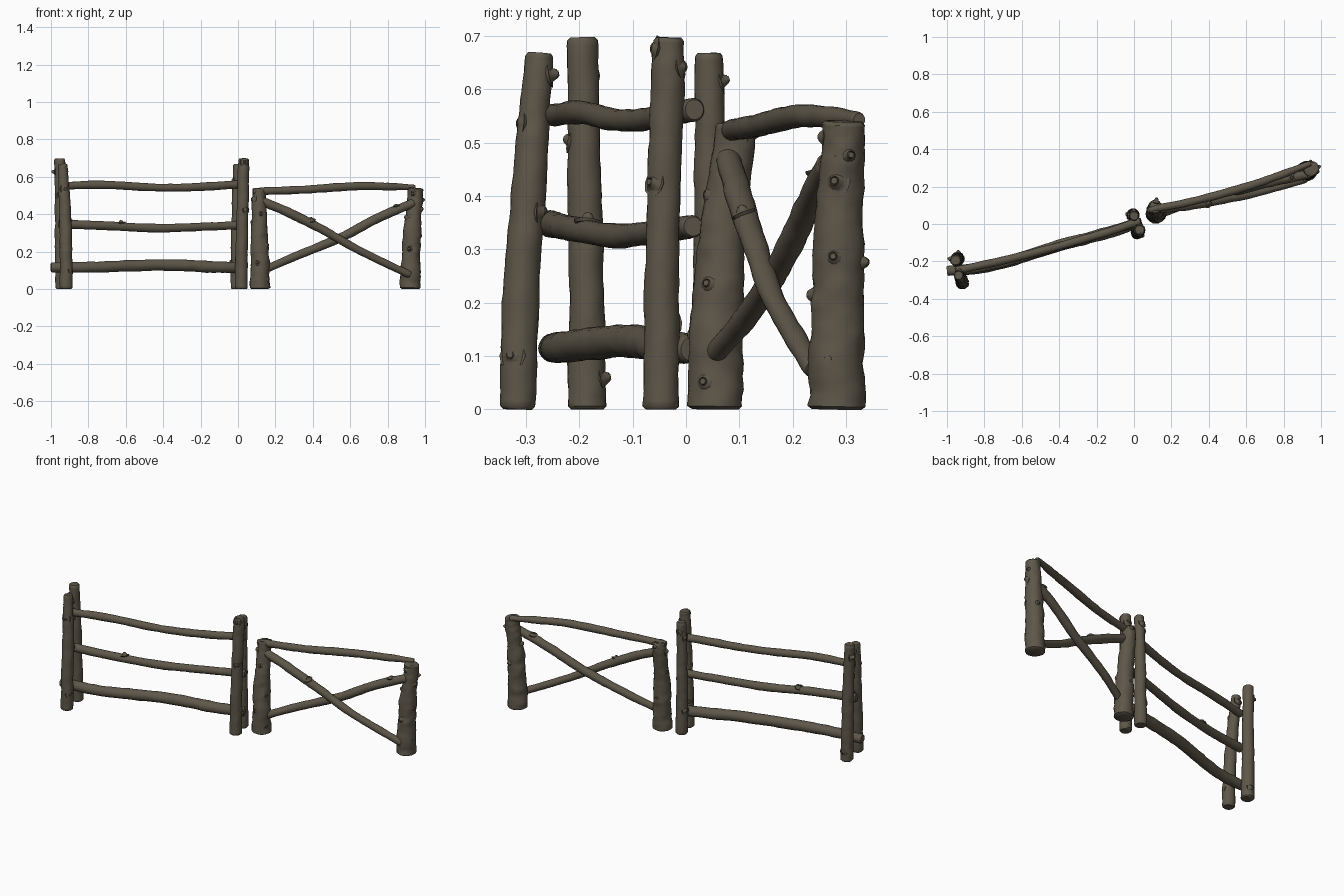
import bpy, bmesh, math
from mathutils import Vector, noise

wood = bpy.data.materials.new("weathered brown bark")
wood.diffuse_color = (0.112, 0.094, 0.067, 1)


def spline(pts, t):
    """Catmull-Rom point through tuples (x, y, z, radius), t in 0..1."""
    p = [Vector(q) for q in pts]
    p = [2 * p[0] - p[1]] + p + [2 * p[-1] - p[-2]]
    s = t * (len(pts) - 1)
    i = min(int(s), len(pts) - 2)
    f = s - i
    a, b, c, d = p[i:i + 4]
    return 0.5 * (2 * b + (c - a) * f + (2 * a - 5 * b + 4 * c - d) * f * f
                  + (3 * b - a - 3 * c + d) * f ** 3)


def tube(bm, pts, rings, sides, rough, seed):
    """Lumpy round branch with softened cut ends."""
    ts = [0, 0] + [k / rings for k in range(1, rings)] + [1, 1]
    loops = []
    for n, t in enumerate(ts):
        c = spline(pts, t)
        pos, r = c.to_3d(), c[3]
        tan = (spline(pts, min(1, t + .02)) - spline(pts, max(0, t - .02))).to_3d().normalized()
        u = tan.cross(Vector((0, 1, 0)) if abs(tan.z) > .8 else Vector((0, 0, 1))).normalized()
        v = tan.cross(u)
        if n in (0, len(ts) - 1):
            r *= 0.84
        elif n == 1:
            pos += tan * 0.006
        elif n == len(ts) - 2:
            pos -= tan * 0.006
        ring = []
        for k in range(sides):
            a = 2 * math.pi * k / sides
            d = u * math.cos(a) + v * math.sin(a)
            q = pos + d * r
            off = Vector((seed * 7.3, seed * 3.1, seed))
            lump = noise.noise(q * 14 + off) + 0.6 * noise.noise(q * 38 + off)
            ring.append(bm.verts.new(q + d * r * rough * lump))
        loops.append(ring)
    for a, b in zip(loops, loops[1:]):
        for k in range(sides):
            j = (k + 1) % sides
            bm.faces.new((a[k], a[j], b[j], b[k]))
    bm.faces.new(loops[0][::-1])
    bm.faces.new(loops[-1])


def branch(name, pts, knots=(), rough=0.1, seed=1, rings=48):
    """Branch object; knots are (position 0..1, direction, length of stub)."""
    bm = bmesh.new()
    tube(bm, pts, rings, 20, rough, seed)
    for t, d, ln in knots:
        c = spline(pts, t)
        d = Vector(d).normalized()
        pos, r = c.to_3d(), c[3]
        stub = []
        for out, rad in ((-0.3 * r, .026), (0, .015), (ln * .6, .010), (ln, .007)):
            q = pos + d * (r * 0.95 + out)
            stub.append((*q, rad))
        tube(bm, stub, 6, 10, 0.15, seed + t)
    bmesh.ops.recalc_face_normals(bm, faces=bm.faces)
    me = bpy.data.meshes.new(name)
    bm.to_mesh(me)
    bm.free()
    me.materials.append(wood)
    ob = bpy.data.objects.new(name, me)
    bpy.context.collection.objects.link(ob)
    ob.select_set(True)
    bpy.context.view_layer.objects.active = ob


# Thin paired posts of the rail fence
branch("left_front_post",
       [(-.918, -.315, 0, .034), (-.920, -.310, .2, .033), (-.924, -.296, .4, .032),
        (-.932, -.283, .55, .029), (-.937, -.274, .668, .026)],
       [(.9, (.1, 1, .2), .014), (.72, (.2, -1, .1), .006), (.46, (.3, 1, 0), .008),
        (.12, (1, -.5, .2), .006)], seed=1)
branch("left_back_post",
       [(-.942, -.186, 0, .036), (-.945, -.186, .2, .034), (-.948, -.190, .45, .031),
        (-.954, -.194, .697, .028)],
       [(.9, (-1, .2, .1), .018), (.73, (-.3, -1, .3), .012), (.09, (.1, 1, .2), .012)], seed=2)
branch("right_front_post",
       [(.018, -.048, 0, .034), (.020, -.045, .2, .033), (.024, -.042, .42, .031),
        (.028, -.035, .6, .031), (.03, -.033, .697, .029)],
       [(.93, (.2, -1, .2), .006), (.83, (.3, 1, .2), .008), (.5, (.8, -.8, .2), .010),
        (.2, (-.8, .8, .2), .006)], seed=3)
branch("right_back_post",
       [(-.004, .048, 0, .034), (-.006, .046, .25, .032), (-.004, .045, .45, .029),
        (0, .043, .668, .026)],
       [(.91, (0, 1, .3), .014), (.86, (-1, 0, .1), .008), (.18, (-1, .2, .2), .010)], seed=4)

# Three bowed rails
branch("top_rail",
       [(-.95, -.248, .552, .021), (-.7, -.195, .556, .022), (-.4, -.118, .541, .021),
        (-.15, -.045, .549, .022), (.035, .016, .562, .021)], seed=5)
branch("middle_rail",
       [(-.955, -.256, .349, .025), (-.7, -.208, .338, .023), (-.45, -.135, .325, .023),
        (-.2, -.06, .332, .022), (.04, .014, .343, .021)],
       [(.33, (-.25, .1, 1), .014)], seed=6)
branch("bottom_rail",
       [(-1.0, -.252, .115, .027), (-.75, -.222, .118, .029), (-.4, -.115, .128, .031),
        (-.15, -.05, .119, .031), (.035, .012, .114, .027)], seed=7)

# Thick posts of the cross-braced panel
branch("panel_left_post",
       [(.118, .055, 0, .052), (.118, .057, .15, .050), (.115, .066, .3, .044),
        (.112, .085, .45, .039), (.112, .090, .535, .036)],
       [(.92, (.2, 1, .2), .018), (.8, (-.8, -.4, .2), .010), (.33, (0, 1, .1), .006),
        (.38, (1, -.5, .2), .008), (.08, (1, -.5, .1), .006), (.58, (-1, .3, .2), .008),
        (.22, (-.3, -1, .2), .008), (.65, (.2, -1, .2), .008)],
       rough=.13, seed=8)
branch("panel_right_post",
       [(.922, .281, 0, .054), (.924, .284, .15, .051), (.932, .286, .3, .047),
        (.944, .293, .45, .042), (.950, .296, .54, .041)],
       [(.46, (.3, 1, 0), .014), (.35, (-.2, -1, .1), .012), (.8, (1, .3, .1), .016),
        (.47, (1, -.2, .1), .008), (.15, (1, -.3, .1), .006), (.7, (1, -.3, .1), .010),
        (.62, (-1, -.4, .2), .010), (.9, (-.3, -1, .1), .010)],
       rough=.13, seed=9)

# Top bar and crossed braces
branch("panel_top_bar",
       [(.08, .075, .522, .019), (.33, .125, .530, .021), (.62, .205, .549, .022),
        (.80, .268, .548, .020), (.945, .325, .543, .014)], seed=10)
branch("front_brace",
       [(.115, .078, .475, .023), (.28, .098, .405, .025), (.45, .125, .318, .023),
        (.65, .165, .205, .021), (.92, .240, .075, .020)],
       [(.42, (-.1, -.4, 1), .014)], seed=11)
branch("back_brace",
       [(.13, .048, .098, .020), (.32, .118, .180, .022), (.55, .178, .275, .024),
        (.75, .228, .380, .025), (.94, .268, .460, .024)],
       [(.88, (-.2, 0, 1), .008)], seed=12)

bpy.ops.object.shade_smooth_by_angle(angle=math.radians(45))
